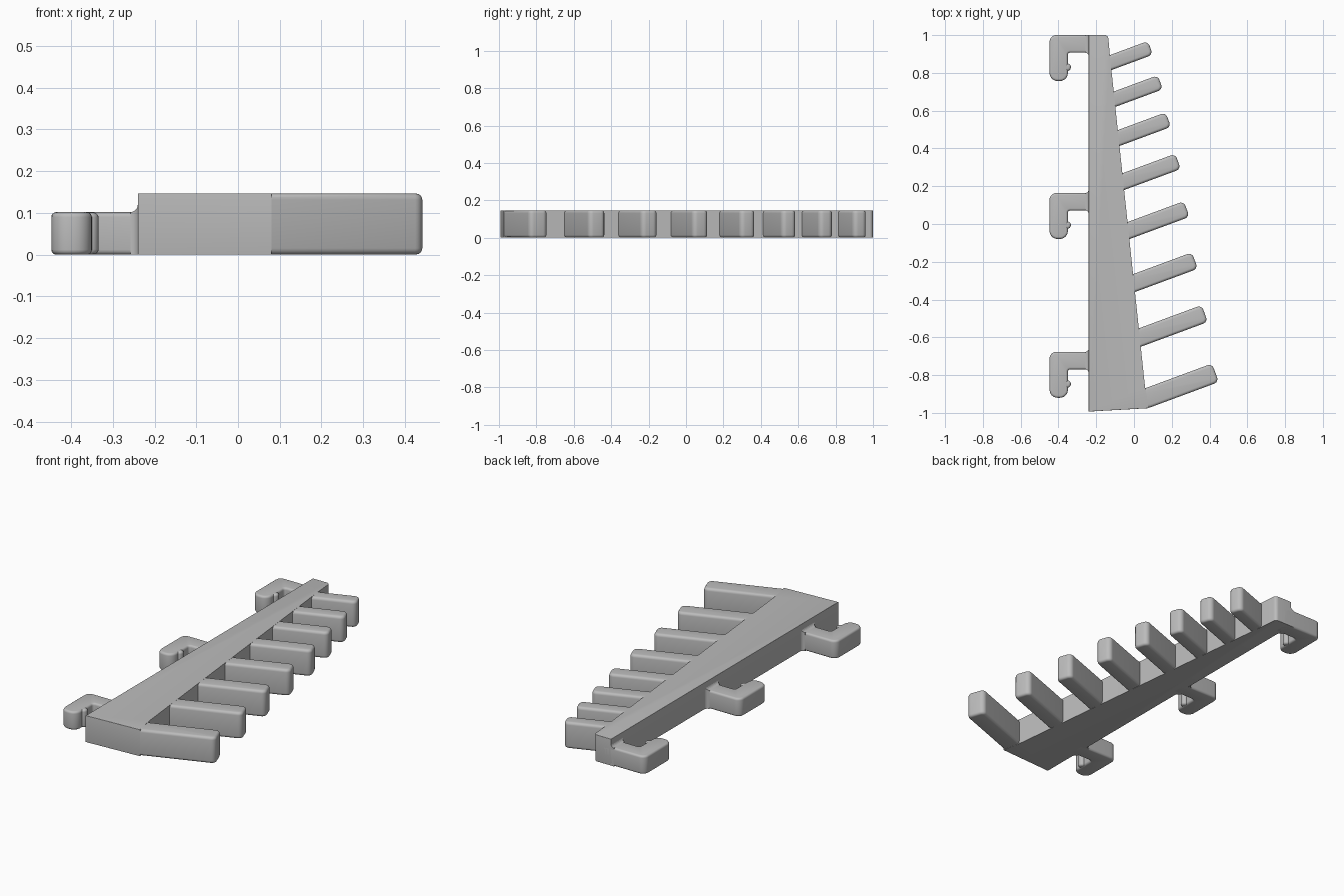
import bpy, bmesh, math
from mathutils import Vector

if "Cube" in bpy.data.objects:
    bpy.data.objects.remove(bpy.data.objects["Cube"])

grey = bpy.data.materials.new("plain grey")
grey.use_nodes = True
COLOUR = (0.5, 0.5, 0.5, 1)
grey.diffuse_color = COLOUR
grey.node_tree.nodes["Principled BSDF"].inputs["Base Color"].default_value = COLOUR


def rounded(corners, steps=6):
    """Outline from (x, y, radius) corners, each rounded by an arc."""
    out = []
    for i, (x, y, r) in enumerate(corners):
        p = Vector((x, y))
        if not r:
            out.append(p)
            continue
        a = (Vector(corners[i - 1][:2]) - p).normalized()
        b = (Vector(corners[(i + 1) % len(corners)][:2]) - p).normalized()
        half = a.angle(b) / 2
        centre = p + (a + b).normalized() * r / math.sin(half)
        start = p + a * r / math.tan(half) - centre
        end = p + b * r / math.tan(half) - centre
        sweep = start.angle_signed(end)
        for k in range(steps + 1):
            t = -sweep * k / steps
            out.append(centre + Vector((start.x * math.cos(t) - start.y * math.sin(t),
                                        start.x * math.sin(t) + start.y * math.cos(t))))
    return out


def finish(name, bm):
    bmesh.ops.recalc_face_normals(bm, faces=bm.faces)
    mesh = bpy.data.meshes.new(name)
    bm.to_mesh(mesh)
    bm.free()
    mesh.materials.append(grey)
    ob = bpy.data.objects.new(name, mesh)
    bpy.context.collection.objects.link(ob)
    return ob


def prism(name, outline, z0, z1, soft=0.015, rule=lambda n: True):
    """Upright prism; rim edges whose wall normal passes the rule are rounded."""
    bm = bmesh.new()
    base = bm.faces.new([bm.verts.new((p.x, p.y, z0)) for p in outline])
    top = bmesh.ops.extrude_face_region(bm, geom=[base])["geom"]
    bmesh.ops.translate(bm, vec=(0, 0, z1 - z0),
                        verts=[v for v in top if isinstance(v, bmesh.types.BMVert)])
    bmesh.ops.recalc_face_normals(bm, faces=bm.faces)
    weight = bm.edges.layers.float.new("bevel_weight_edge")
    for e in bm.edges:
        walls = [f for f in e.link_faces if abs(f.normal.z) < 0.5]
        if len(walls) == 1 and rule(walls[0].normal):
            e[weight] = 1
    ob = finish(name, bm)
    mod = ob.modifiers.new("soft edges", "BEVEL")
    mod.limit_method = "WEIGHT"
    mod.width = soft
    mod.segments = 4
    bpy.ops.object.select_all(action="DESELECT")
    ob.select_set(True)
    bpy.context.view_layer.objects.active = ob
    bpy.ops.object.modifier_apply(modifier=mod.name)
    bpy.ops.object.shade_smooth_by_angle(angle=math.radians(35))
    return ob


HEIGHT, HOOK_HEIGHT, WALL_X = 0.147, 0.102, -0.24


def edge_x(y):
    return -0.033 - 0.106 * y


# Tapered spine, sharp along the toothed side
prism("spine", rounded([(WALL_X, -0.993, 0), (0.08, -0.975, 0), (edge_x(-0.86), -0.86, 0),
                        (edge_x(0.9), 0.9, 0), (-0.137, 1, 0.02), (WALL_X, 1, 0)]),
      0, HEIGHT, 0.012, lambda n: n.x < 0.5)

# Slanted rack arms: lower root y, thickness, tip x
ARMS = [(-0.973, 0.104, 0.449), (-0.65, 0.095, 0.391), (-0.36, 0.092, 0.338),
        (-0.08, 0.088, 0.294), (0.18, 0.086, 0.248), (0.413, 0.082, 0.196),
        (0.62, 0.079, 0.153), (0.815, 0.077, 0.1)]
along = Vector((math.cos(math.radians(20.3)), math.sin(math.radians(20.3))))
across = Vector((-along.y, along.x))
for i, (y, thick, tip_x) in enumerate(ARMS):
    root = Vector((0.08 if i == 0 else edge_x(y), y))
    tip = root + along * (tip_x - root.x) / along.x
    inner = root - along * (0.0 if i == 0 else 0.03)
    back = root - along * 0.06 + across * thick
    corners = [(*inner, 0), (*tip, 0.026), (*(tip + across * thick), 0.026), (*back, 0)]
    prism(f"arm_{i + 1}", rounded(corners), 0.0005, HEIGHT - 0.0005)

# Three hooks, each with a snap bump and a flared foot against the spine
for i, top in enumerate((1.0, 0.164, -0.677)):
    low = top - 0.093
    prism(f"hook_{i + 1}",
          rounded([(-0.447, top, 0.035), (-0.447, top - 0.243, 0.042),
                   (-0.35, top - 0.243, 0.042), (-0.35, low, 0.012),
                   (-0.2, low, 0), (-0.2, top, 0)]), 0, HOOK_HEIGHT, 0.018)
    ring = [Vector((-0.354 + 0.02 * math.cos(a), top - 0.17 + 0.02 * math.sin(a)))
            for a in (math.tau * k / 20 for k in range(20))]
    prism(f"hook_bump_{i + 1}", ring, 0.001, HOOK_HEIGHT - 0.001, 0.012)

    bm = bmesh.new()
    loops = []
    for k in range(6):
        a = math.pi / 2 * k / 5
        x = WALL_X - 0.018 * (1 - math.sin(a))
        g = 0.018 * (1 - math.cos(a))
        hi = min(top + g, 1.0)
        loops.append([bm.verts.new(p) for p in ((x, low - g, 0), (x, hi, 0),
                      (x, hi, HOOK_HEIGHT + g), (x, low - g, HOOK_HEIGHT + g))])
    for r, s in zip(loops, loops[1:]):
        for k in range(4):
            bm.faces.new((r[k - 1], r[k], s[k], s[k - 1]))
    bm.faces.new(loops[0])
    bm.faces.new(loops[-1])
    finish(f"hook_foot_{i + 1}", bm)
